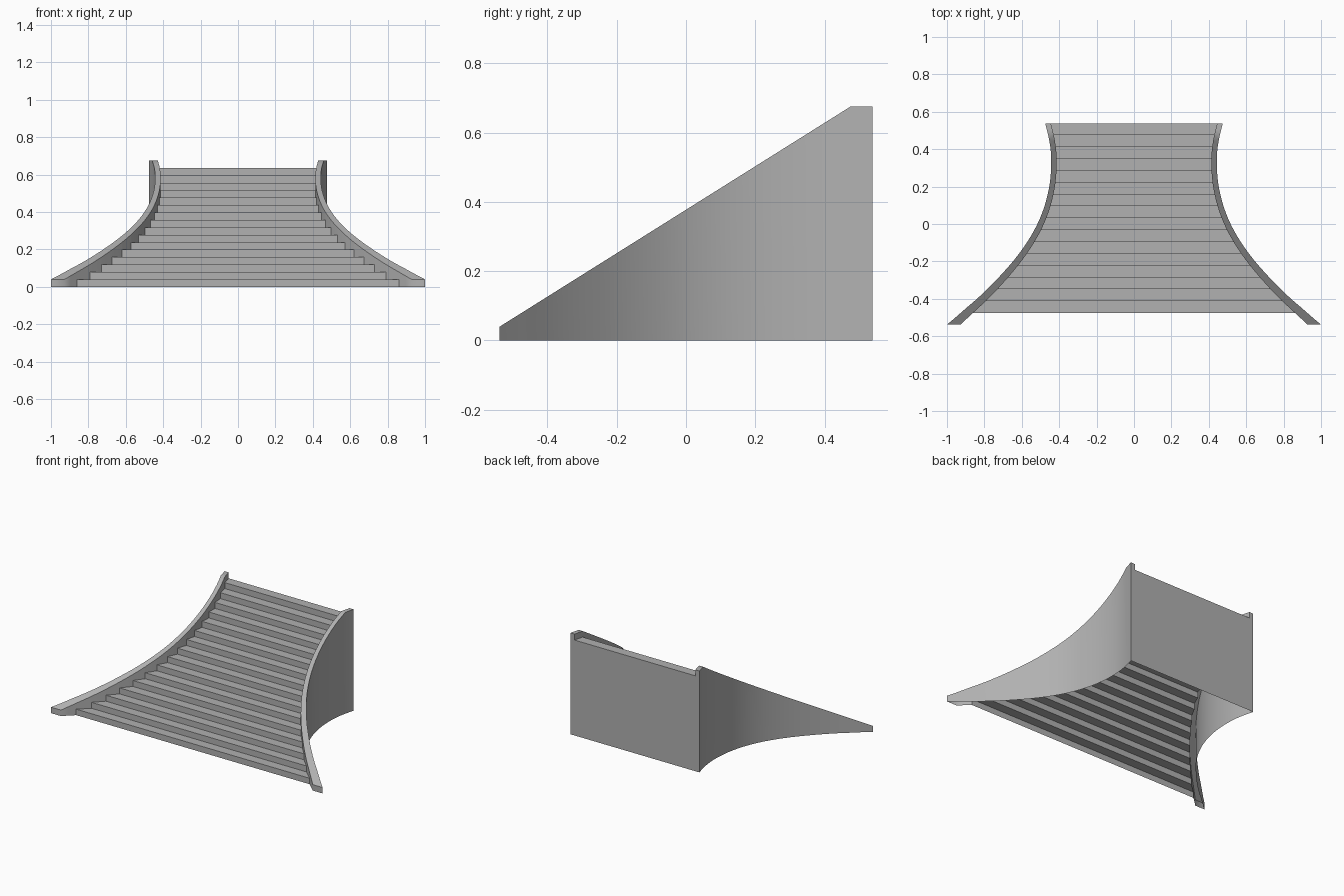
import bpy
import bmesh
import math

if "Cube" in bpy.data.objects:
    bpy.data.objects.remove(bpy.data.objects["Cube"])

STEPS = 16
DEPTH, RISE = 1.076 / 17, 0.0397
# half width between the side walls, one value per step line, front to back
HALF = [0.928, 0.86, 0.792, 0.73, 0.673, 0.62, 0.573, 0.532, 0.497,
        0.469, 0.447, 0.431, 0.42, 0.4145, 0.4135, 0.418, 0.429, 0.445]

stone = bpy.data.materials.new("grey_stone")
stone.diffuse_color = (0.44, 0.44, 0.44, 1)
stone.use_nodes = True
stone.node_tree.nodes["Principled BSDF"].inputs["Base Color"].default_value = stone.diffuse_color


def row_y(k):
    return -0.538 + k * DEPTH


def half_at(t):
    # smooth interpolation through the half widths
    i = min(int(t), 16)
    f = t - i
    p1, p2 = HALF[i], HALF[i + 1]
    p0 = HALF[i - 1] if i > 0 else 2 * p1 - p2
    p3 = HALF[i + 2] if i < 16 else 2 * p2 - p1
    return 0.5 * (2 * p1 + (p2 - p0) * f + (2 * p0 - 5 * p1 + 4 * p2 - p3) * f * f
                  + (3 * p1 - p0 - 3 * p2 + p3) * f ** 3)


def finish(bm, name):
    mesh = bpy.data.meshes.new(name)
    bm.to_mesh(mesh)
    bm.free()
    mesh.materials.append(stone)
    obj = bpy.data.objects.new(name, mesh)
    bpy.context.collection.objects.link(obj)
    return obj


# flared side wall: open underneath, inner face only above the steps
def side_wall(name, side):
    bm = bmesh.new()
    rings = []
    for n in range(35):
        t = n / 2
        x = half_at(t)
        lo, hi = max(t - 0.1, 0), min(t + 0.1, 17)
        slope = (half_at(hi) - half_at(lo)) / (DEPTH * (hi - lo))
        thick = (0.029 + 0.019 * (1 - t / 17) ** 3) * math.hypot(1, slope)
        top = RISE * min(t + 1, 17)
        out = 1.0 if n == 0 else x + thick
        rings.append([bm.verts.new((side * px, row_y(t), pz)) for px, pz in
                      ((out, 0), (out, top), (x, top))])
    feet = {}

    def foot(n, step):
        # inner vertex standing on the given tread
        if (n, step) not in feet:
            feet[n, step] = bm.verts.new(
                (side * half_at(n / 2), row_y(n / 2), step * RISE))
        return feet[n, step]

    for n, (a, b) in enumerate(zip(rings, rings[1:])):
        for i in range(2):
            bm.faces.new((a[i], a[i + 1], b[i + 1], b[i]))
        step = n // 2
        bm.faces.new((a[2], foot(n, step), foot(n + 1, step), b[2]))
    bm.faces.new(rings[0] + [foot(0, 0)])
    bm.faces.new(rings[-1] + [foot(34, 16), foot(34, 0)])
    bmesh.ops.recalc_face_normals(bm, faces=bm.faces)
    # make sure the wall top looks upwards
    bm.faces.ensure_lookup_table()
    if bm.faces[1].normal.z < 0:
        bmesh.ops.reverse_faces(bm, faces=bm.faces)
    obj = finish(bm, name)
    bpy.ops.object.select_all(action='DESELECT')
    obj.select_set(True)
    bpy.context.view_layer.objects.active = obj
    bpy.ops.object.shade_smooth_by_angle(angle=math.radians(50))


side_wall("left_wall", -1)
side_wall("right_wall", 1)

# hollow folded sheet of risers and treads, closed by a back panel
bm = bmesh.new()
profile = [(1, 0)]
for k in range(1, STEPS + 1):
    profile += [(k, k * RISE), (k + 1, k * RISE)]
profile.append((17, 0))
pairs = [[bm.verts.new((s * HALF[k], row_y(k), z)) for s in (-1, 1)]
         for k, z in profile]
for a, b in zip(pairs, pairs[1:]):
    bm.faces.new((a[0], a[1], b[1], b[0]))
finish(bm, "steps")
